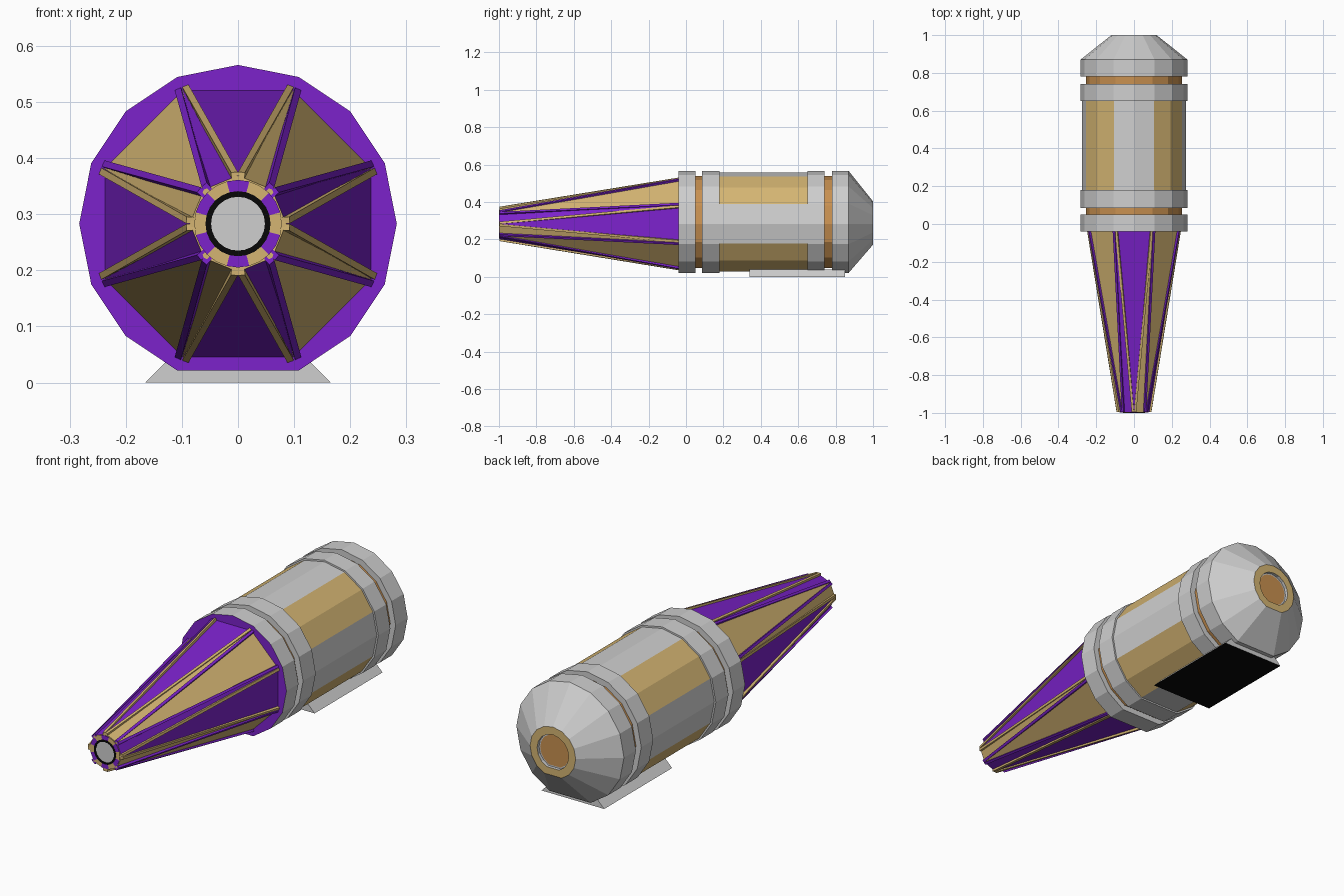
import bpy, bmesh
from math import radians, cos, sin
from mathutils import Vector

if "Cube" in bpy.data.objects:
    bpy.data.objects.remove(bpy.data.objects["Cube"])

AXIS_Z = 0.283
PALETTE = {
    "grey": (0.62, 0.62, 0.62),
    "tan": (0.66, 0.46, 0.17),
    "purple": (0.2, 0.016, 0.6),
    "copper": (0.58, 0.28, 0.08),
    "black": (0.002, 0.002, 0.002),
}
NAMES = list(PALETTE)
MATS = []
for name, rgb in PALETTE.items():
    m = bpy.data.materials.new(name)
    m.use_nodes = True
    m.diffuse_color = (*rgb, 1)
    m.node_tree.nodes["Principled BSDF"].inputs["Base Color"].default_value = (*rgb, 1)
    MATS.append(m)


def polar(r, deg, y):
    a = radians(deg)
    return Vector((r * cos(a), y, AXIS_Z + r * sin(a)))


def finish(name, bm):
    bmesh.ops.recalc_face_normals(bm, faces=bm.faces)
    mesh = bpy.data.meshes.new(name)
    bm.to_mesh(mesh)
    bm.free()
    for m in MATS:
        mesh.materials.append(m)
    ob = bpy.data.objects.new(name, mesh)
    bpy.context.collection.objects.link(ob)
    return ob


def face(bm, verts, colour):
    f = bm.faces.new(verts)
    f.material_index = NAMES.index(colour)


def lathe(name, profile, colours, caps, sides=16, flat_bottom=True, rule=None):
    """Turn (radius, y) points about the long axis, one colour per band."""
    bm = bmesh.new()
    rings = []
    for r, y in profile:
        ring = []
        for i in range(sides):
            deg = 360 * i / sides
            low = flat_bottom and deg == 270
            ring.append(bm.verts.new(polar(r * (cos(radians(22.5)) if low else 1), deg, y)))
        rings.append(ring)
    for a, b, colour in zip(rings, rings[1:], colours):
        for i in range(sides):
            k = (i + 1) % sides
            face(bm, (a[i], a[k], b[k], b[i]), rule(i, colour) if rule else colour)
    for ring, colour in ((rings[0], caps[0]), (rings[-1], caps[1])):
        if colour:
            face(bm, ring, colour)
    return finish(name, bm)


# Housing: copper core, panelled barrel and raised collars
lathe("inner_core", [(0.255, 0), (0.255, 0.82)], ["copper"], ("copper", "copper"))
lathe("barrel", [(0.275, 0.1), (0.275, 0.18), (0.275, 0.65), (0.275, 0.73)],
      ["grey", "panel", "grey"], ("grey", "grey"),
      rule=lambda i, c: c if c != "panel" else ("tan" if i % 4 in (1, 2) else "grey"))
for name, y0, y1, front in (("front_collar", -0.04, 0.05, "purple"),
                            ("barrel_front_collar", 0.085, 0.18, "grey"),
                            ("barrel_rear_collar", 0.65, 0.74, "grey")):
    lathe(name, [(0.283, y0), (0.283, y1)], ["grey"], (front, "grey"))

# Tapered tail with a recessed end port
lathe("rear_cap",
      [(0.283, 0.78), (0.283, 0.87), (0.12, 1), (0.083, 1), (0.083, 0.985), (0.077, 0.985)],
      ["grey", "grey", "tan", "grey", "grey"], ("grey", "copper"), flat_bottom=True)

# Twisted eight-sided nose: triangular panels with wedges between them
BASE_Y, TIP_Y = -0.04, -0.996
BASE_R, TIP_R = 0.257, 0.086
bm = bmesh.new()
base = [bm.verts.new(polar(BASE_R, 22.5 + 45 * j, BASE_Y)) for j in range(8)]
tip = [bm.verts.new(polar(TIP_R, 45 * j, TIP_Y)) for j in range(8)]
for j in range(8):
    colour = "tan" if j % 2 else "purple"
    face(bm, (base[j - 1], base[j], tip[j]), colour)
    face(bm, (base[j], tip[j], tip[(j + 1) % 8]), colour)
face(bm, tip, "tan")
finish("nose_cone", bm)

# Thin raised ridges along every seam of the nose
bm = bmesh.new()
for j in range(8):
    for t, turn in ((j, 1), (j + 1, -1)):
        start = polar(BASE_R, 22.5 + 45 * j - 1.6 * turn, BASE_Y)
        end = polar(TIP_R, 45 * t + 4 * turn, TIP_Y)
        rings = []
        for p in (start, end):
            out = Vector((p.x, 0, p.z - AXIS_Z)).normalized()
            side = out.cross((end - start).normalized()).normalized() * 0.006
            up = out * 0.006
            rings.append([bm.verts.new(q) for q in (p - side - 2 * up, p + side - 2 * up,
                                                    p + side + up, p - side + up)])
        colour = "purple" if t % 2 else "tan"
        for i in range(4):
            k = (i + 1) % 4
            face(bm, (rings[0][i], rings[0][k], rings[1][k], rings[1][i]), colour)
        for ring in rings:
            face(bm, ring, colour)
finish("nose_ridges", bm)

# Nose tip: chequered rim, dark ring and pale lens
lathe("tip_rim", [(0.078, -0.99), (0.078, -0.999), (0.05, -0.999)], ["rim", "rim"],
      (None, None), sides=24, flat_bottom=False,
      rule=lambda i, c: "purple" if ((i + 1) // 2) % 2 else "tan")
lathe("tip_lens", [(0.058, -0.99), (0.058, -1), (0.048, -1), (0.048, -0.998)],
      ["black"] * 3, (None, "grey"), sides=24, flat_bottom=False)

# Flared foot plate with a dark underside
bm = bmesh.new()
loops = []
for half, z in ((0.165, 0), (0.125, 0.04)):
    loops.append([bm.verts.new((x, y, z)) for x, y in
                  ((-half, 0.34), (half, 0.34), (half, 0.85), (-half, 0.85))])
for i in range(4):
    k = (i + 1) % 4
    face(bm, (loops[0][i], loops[0][k], loops[1][k], loops[1][i]), "grey")
face(bm, loops[0], "black")
face(bm, loops[1], "grey")
finish("foot_plate", bm)
